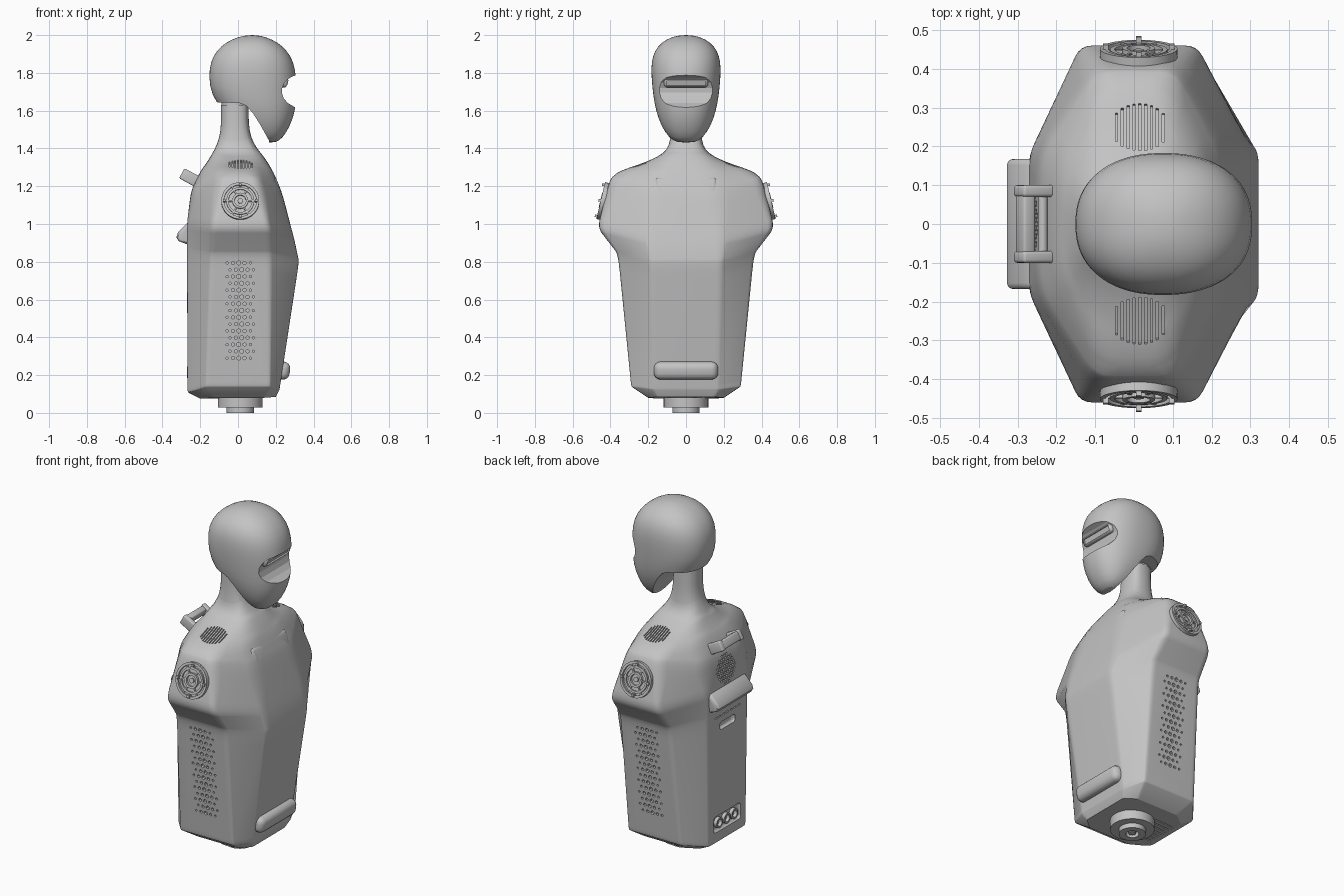
import bpy, bmesh
from math import pi, cos, sin, atan2, copysign, hypot, sqrt
from mathutils import Vector, Matrix

old = bpy.data.objects.get("Cube")
if old:
    bpy.data.objects.remove(old, do_unlink=True)

grey = bpy.data.materials.new("plain grey")
grey.use_nodes = True
grey.diffuse_color = (0.55, 0.55, 0.55, 1)
grey.node_tree.nodes["Principled BSDF"].inputs["Base Color"].default_value = grey.diffuse_color


def activate(obj):
    bpy.ops.object.select_all(action='DESELECT')
    obj.select_set(True)
    bpy.context.view_layer.objects.active = obj


def finish(name, bm, smooth=True):
    bmesh.ops.recalc_face_normals(bm, faces=bm.faces)
    mesh = bpy.data.meshes.new(name)
    bm.to_mesh(mesh)
    bm.free()
    obj = bpy.data.objects.new(name, mesh)
    bpy.context.collection.objects.link(obj)
    mesh.materials.append(grey)
    if smooth:
        activate(obj)
        bpy.ops.object.shade_smooth_by_angle(angle=pi / 6)
    return obj


def place(loc, axis=None, tilt=0):
    m = Matrix.Translation(loc)
    return m @ Matrix.Rotation(tilt, 4, axis) if axis else m


def add_box(bm, size, matrix, bevel=0.0, segments=3):
    part = bmesh.new()
    bmesh.ops.create_cube(part, size=1, matrix=Matrix.Diagonal((*size, 1)))
    if bevel:
        bmesh.ops.bevel(part, geom=part.edges[:], offset=bevel, segments=segments,
                        affect='EDGES', profile=0.5, clamp_overlap=True)
    part.transform(matrix)
    temp = bpy.data.meshes.new("temp")
    part.to_mesh(temp)
    part.free()
    bm.from_mesh(temp)
    bpy.data.meshes.remove(temp)


def add_disc(bm, radius, depth, matrix, sides=32):
    bmesh.ops.create_cone(bm, cap_ends=True, segments=sides, radius1=radius,
                          radius2=radius, depth=depth, matrix=matrix)


def add_hoop(bm, outer, inner, height, matrix, sides=40):
    # Square-section ring, swept around the local z axis
    section = [(outer, 0), (outer, height), (inner, height), (inner, 0)]
    rings = [[bm.verts.new(matrix @ Vector((r * cos(a), r * sin(a), h))) for r, h in section]
             for a in (2 * pi * i / sides for i in range(sides))]
    bridge(bm, rings + rings[:1])


def bridge(bm, rings):
    for a, b in zip(rings, rings[1:]):
        n = len(a)
        for i in range(n):
            bm.faces.new((a[i], a[(i + 1) % n], b[(i + 1) % n], b[i]))


def loft(rings):
    bm = bmesh.new()
    loops = [[bm.verts.new(p) for p in ring] for ring in rings]
    bridge(bm, loops)
    bm.faces.new(loops[0])
    bm.faces.new(loops[-1])
    return bm


def prism(outline, half):
    # Side outline in x and z, extruded along y
    return loft([[(x, y, z) for x, z in outline] for y in (-half, half)])


def arc(a, p, b, r, steps=4):
    start, end = p.lerp(a, r), p.lerp(b, r)
    return [start.lerp(p, t).lerp(p.lerp(end, t), t) for t in (i / steps for i in range(steps + 1))]


def cut(obj, bm):
    cutter = finish("cutter", bm, False)
    cutter.hide_render = True
    mod = obj.modifiers.new("cut", 'BOOLEAN')
    mod.operation, mod.solver, mod.object = 'DIFFERENCE', 'EXACT', cutter
    activate(obj)
    bpy.ops.object.modifier_apply(modifier=mod.name)
    bpy.data.objects.remove(cutter, do_unlink=True)
    activate(obj)
    bpy.ops.object.shade_smooth_by_angle(angle=pi / 6)


# Torso and neck: eight-cornered sections with rounded corners
# front x, half width, z | side front x, back x, half width, z | back x, half width, z | corner, level rounding
sections = [
    (.20, .15, .085, .14, -.13, .20, .08, -.20, .15, .075, .06, 0),
    (.22, .17, .125, .17, -.17, .29, .14, -.267, .17, .11, .06, .04),
    (.323, .185, .80, .17, -.145, .36, .84, -.27, .18, .86, .08, .12),
    (.30, .19, .91, .165, -.14, .468, .98, -.27, .18, 1.0, .1, .2),
    (.235, .18, 1.16, .11, -.10, .405, 1.235, -.25, .18, 1.17, .2, .3),
    (.195, .15, 1.26, .09, -.09, .355, 1.28, -.205, .15, 1.27, .3, .4),
    (.15, .10, 1.34, .07, -.08, .19, 1.335, -.155, .10, 1.34, .4, .48),
    (.085, .06, 1.42, .045, -.06, .095, 1.39, -.11, .05, 1.42, .48, .48),
    (.058, .04, 1.5, .03, -.05, .078, 1.49, -.09, .035, 1.5, .48, .48),
    (.055, .035, 1.63, .03, -.05, .075, 1.63, -.09, .035, 1.63, .48, 0),
]
columns, corner = [[] for _ in range(8)], []
for xf, yf, zf, x1, x0, w, zs, xb, yb, zb, c, v in sections:
    corner.append(c)
    pts = [(xf, -yf, zf), (xf, yf, zf), (x1, w, zs), (x0, w, zs),
           (xb, yb, zb), (xb, -yb, zb), (x0, -w, zs), (x1, -w, zs)]
    for col, p in zip(columns, pts):
        col.append(Vector(p))
last = len(sections) - 1
levels = []
for i, s in enumerate(sections):
    if i in (0, last):
        levels.append(([col[i] for col in columns], corner[i]))
        continue
    arcs = [arc(col[i - 1], col[i], col[i + 1], s[-1]) for col in columns]
    levels += [(list(p), corner[i]) for p in zip(*arcs)]
rings = []
for pts, r in levels:
    rings.append([q for k in range(8) for q in arc(pts[k - 1], pts[k], pts[(k + 1) % 8], r)])
torso = finish("torso", loft(rings))

# Perforated vents, slots and sockets cut into the torso
holes = bmesh.new()
for side in (-1, 1):
    for row in range(15):
        z = 0.29 + row * 0.036
        wall = 0.29 + 0.1 * (z - 0.14)
        for k in range(-2, 3):
            x = 0.012 + k * 0.031 + (row % 2 - 0.5) * 0.0155
            add_disc(holes, 0.0115 - 0.0025 * abs(k), 0.03,
                     place((x, side * wall, z), 'X', pi / 2), 6)
    for k in range(-4, 5):
        length = 0.13 * sqrt(1 - (k / 5) ** 2)
        add_box(holes, (0.006, length, 0.03),
                place((0.015 + k * 0.015, side * 0.25, 1.317), 'X', -side * 0.34))
for row in range(-4, 5):
    for k in range(-4, 5):
        y, dz = (k + row % 2 / 2) * 0.021, row * 0.019
        if hypot(y, dz) < 0.085:
            add_disc(holes, 0.007, 0.03, place((-0.26 + dz * 0.12, y, 1.09 + dz), 'Y', pi / 2), 6)
for k in range(-3, 4):
    add_box(holes, (0.02, 0.02, 0.008), place((-0.27, k * 0.035, 0.84)))
    add_box(holes, (0.12, 0.008, 0.02), place((-0.13, k * 0.03, 0.079)))
add_box(holes, (0.04, 0.14, 0.045), place((-0.27, 0, 0.78)), 0.015)
add_box(holes, (0.04, 0.25, 0.095), place((-0.27, 0, 0.215)), 0.018)
cut(torso, holes)

# Rear sockets inside the lower recess
sockets = bmesh.new()
for y in (-0.07, 0, 0.07):
    add_hoop(sockets, 0.03, 0.02, 0.02, place((-0.249, y, 0.215), 'Y', -pi / 2), 20)
finish("rear_sockets", sockets)

# Helmet: superellipse sections: z, back x, front x, half width
profile = [(1.43, .13, .20, .045), (1.455, .08, .237, .09), (1.52, 0, .277, .132),
           (1.60, -.08, .304, .16), (1.68, -.142, .309, .174), (1.78, -.156, .309, .184),
           (1.86, -.146, .295, .184), (1.92, -.113, .259, .166), (1.965, -.06, .207, .126),
           (1.99, 0, .147, .075), (2.0, .05, .10, .028)]


def power(v):
    return copysign(abs(v) ** 0.88, v)


shells = []
for z, xb, xf, w in profile:
    mid, half = (xb + xf) / 2, (xf - xb) / 2
    shells.append([(mid + half * power(cos(a)), w * power(sin(a)), z)
                   for a in (2 * pi * i / 40 for i in range(40))])
helmet = finish("helmet", loft(shells))
smoother = helmet.modifiers.new("smooth", 'SUBSURF')
smoother.levels = 1
activate(helmet)
bpy.ops.object.modifier_apply(modifier=smoother.name)

# Open nape behind the jaw, then the visor hollow
cut(helmet, prism([(-.3, 1.67), (-.15, 1.66), (-.12, 1.645), (.01, 1.64), (.045, 1.625),
                   (.08, 1.585), (.115, 1.53), (.165, 1.44), (.17, 1.3), (-.3, 1.3)], 0.4))
cut(helmet, prism([(.42, 1.80), (.31, 1.79), (.275, 1.775), (.248, 1.75), (.234, 1.72), (.232, 1.695),
                   (.242, 1.665), (.264, 1.64), (.31, 1.613), (.42, 1.57)], 0.4))

# Eye slot: frame with a lens bar inside
frame = bmesh.new()
add_box(frame, (0.045, 0.235, 0.055), place((0.243, 0, 1.75), 'Y', 0.3), 0.02)
eye = finish("eye_frame", frame)
slot = bmesh.new()
add_box(slot, (0.03, 0.205, 0.03), place((0.268, 0, 1.742), 'Y', 0.3))
cut(eye, slot)

# Shoulder joints: concentric hoops, spokes and pegs on the tilted pads
for side, name in ((1, "left_joint"), (-1, "right_joint")):
    m = place((0.012, side * 0.434, 1.12)) @ Matrix.Rotation(-side * (pi / 2 - 0.23), 4, 'X')
    bm = bmesh.new()
    add_disc(bm, 0.1, 0.012, m)
    for outer, inner, height in ((0.1, 0.086, 0.018), (0.074, 0.062, 0.016), (0.042, 0.03, 0.02)):
        add_hoop(bm, outer, inner, height, m)
    for k in range(6):
        turn = m @ Matrix.Rotation(k * pi / 3, 4, 'Z')
        add_box(bm, (0.05, 0.008, 0.014), turn @ Matrix.Translation((0.062, 0, 0.008)))
    for k in range(4):
        turn = m @ Matrix.Rotation(k * pi / 2, 4, 'Z')
        add_box(bm, (0.014, 0.014, 0.03), turn @ Matrix.Translation((0.085, 0, 0.015)))
    add_disc(bm, 0.014, 0.03, m, 16)
    finish(name, bm)

# Chest and waist bumpers
bm = bmesh.new()
add_box(bm, (0.06, 0.33, 0.1), place((0.188, 0, 1.195), 'Y', -0.36), 0.022, 4)
finish("chest_plate", bm)
bm = bmesh.new()
add_box(bm, (0.09, 0.34, 0.095), place((0.23, 0, 0.225), 'Y', 0.15), 0.035, 4)
finish("front_bumper", bm)

# Back bumper: wedge with softened edges
bm = prism([(-.25, 1.01), (-.275, 1.0), (-.318, .955), (-.327, .93), (-.315, .91), (-.25, .885)], 0.168)
ends = [e for e in bm.edges if abs(e.verts[0].co.y - e.verts[1].co.y) < 0.01]
bmesh.ops.bevel(bm, geom=ends, offset=0.018, segments=3, affect='EDGES', profile=0.5, clamp_overlap=True)
finish("back_bumper", bm)

# Carry handle: two arms joined by a grip
bm = bmesh.new()
for y in (-0.085, 0.085):
    add_box(bm, (0.12, 0.03, 0.06), place((-0.245, y, 1.24), 'Y', 0.5), 0.008)
add_box(bm, (0.035, 0.17, 0.05), place((-0.28, 0, 1.258), 'Y', 0.5), 0.008)
add_disc(bm, 0.012, 0.17, place((-0.235, 0, 1.235), 'X', pi / 2), 16)
finish("carry_handle", bm)

# Base mount: stepped discs
bm = bmesh.new()
add_disc(bm, 0.118, 0.055, place((0.012, 0, 0.055)), 48)
add_hoop(bm, 0.072, 0.035, 0.03, place((0.012, 0, 0)))
add_disc(bm, 0.02, 0.03, place((0.012, 0, 0.02)), 24)
finish("base_mount", bm)

# Neck collar under the helmet
bm = bmesh.new()
add_disc(bm, 0.07, 0.06, place((-0.017, 0, 1.63)), 32)
finish("neck_collar", bm)
